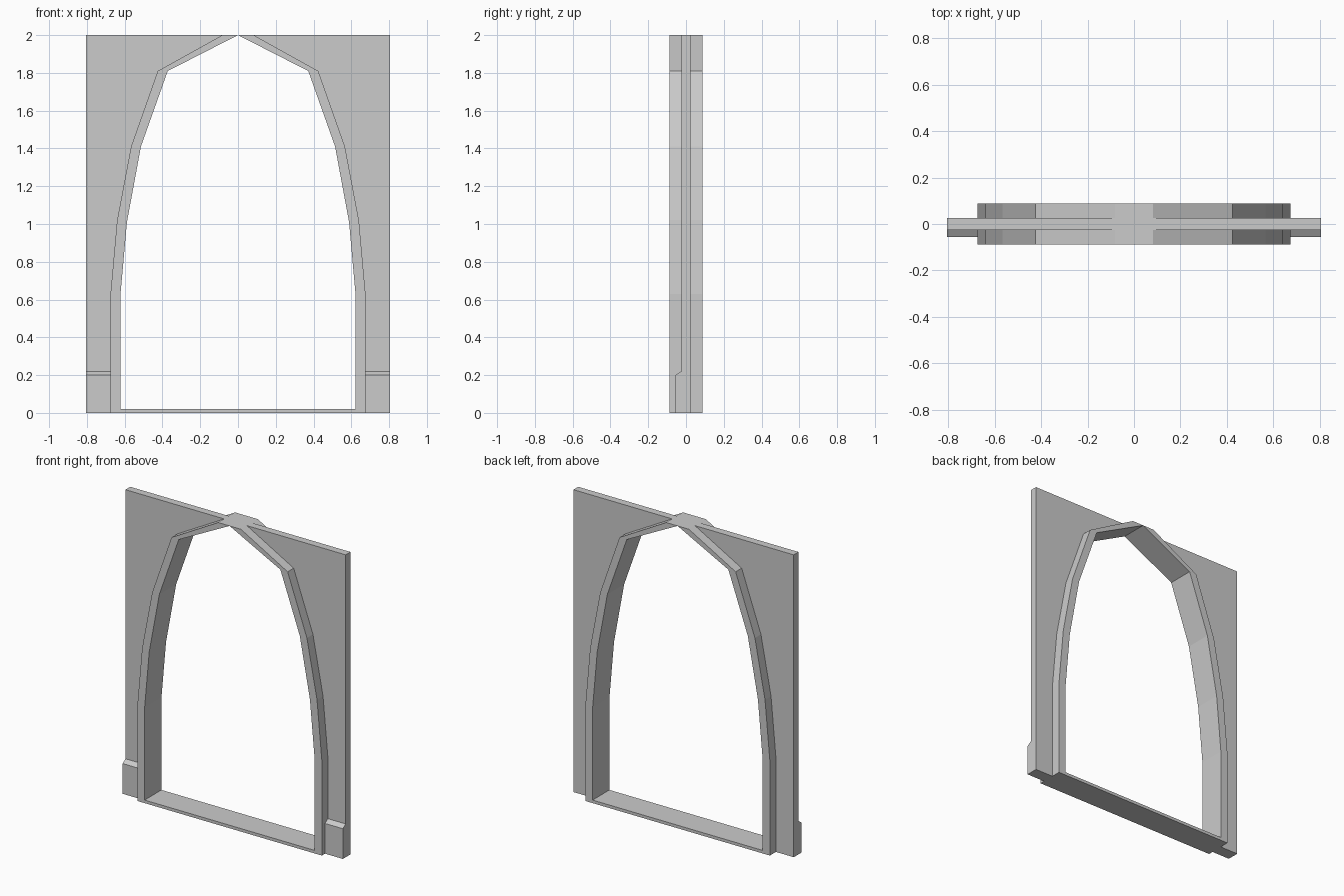
import bpy, bmesh

if "Cube" in bpy.data.objects:
    bpy.data.objects.remove(bpy.data.objects["Cube"])

X_EDGE, Y_WALL, Y_FRAME = 0.806, 0.025, 0.088
# right half of the arch, floor to apex (x, z)
INNER = [(0.622, 0), (0.622, 0.63), (0.588, 1.01), (0.514, 1.41), (0.372, 1.81), (0, 2)]
OUTER = [(0.675, 0), (0.675, 0.63), (0.64, 1.02), (0.566, 1.41), (0.425, 1.81), (0.083, 2)]


def extrude(name, points, depth_vec, skip=(), caps=(True, True), mirror=True):
    """Extrude a closed 3D outline; skip lists hidden side edges left open."""
    bm = bmesh.new()
    a = [bm.verts.new(p) for p in points]
    b = [bm.verts.new([p[i] + depth_vec[i] for i in range(3)]) for p in points]
    n = len(points)
    for i in range(n):
        if i not in skip:
            j = (i + 1) % n
            bm.faces.new((a[i], a[j], b[j], b[i]))
    if caps[0]:
        bm.faces.new(a[::-1])
    if caps[1]:
        bm.faces.new(b)
    # consistent outward winding from the outline's orientation
    normal = bm.faces[:] and sum_normal(points)
    if sum(normal[i] * depth_vec[i] for i in range(3)) < 0:
        bmesh.ops.reverse_faces(bm, faces=bm.faces[:])
    mesh = bpy.data.meshes.new(name)
    bm.to_mesh(mesh)
    bm.free()
    obj = bpy.data.objects.new(name, mesh)
    bpy.context.collection.objects.link(obj)
    if mirror:
        mod = obj.modifiers.new("mirror", 'MIRROR')
        mod.use_mirror_merge = False
    return obj


def sum_normal(points):
    n = [0, 0, 0]
    for p, q in zip(points, points[1:] + points[:1]):
        n[0] += p[1] * q[2] - p[2] * q[1]
        n[1] += p[2] * q[0] - p[0] * q[2]
        n[2] += p[0] * q[1] - p[1] * q[0]
    return n


def at_y(profile, y):
    return [(x, y, z) for x, z in profile]


# arch frame
extrude("arch_frame", at_y(INNER + OUTER[::-1], -Y_FRAME), (0, 2 * Y_FRAME, 0))

# wall panel around the frame, open where it meets the frame
extrude("wall_panel", at_y(OUTER + [(X_EDGE, 2), (X_EDGE, 0)], -Y_WALL),
        (0, 2 * Y_WALL, 0), skip=range(5))

# floor sill between the jambs
w = INNER[0][0]
sill = [(-w, -Y_FRAME, 0), (-w, Y_FRAME, 0), (-w, Y_FRAME, 0.02), (-w, -Y_FRAME, 0.02)]
extrude("sill", sill, (2 * w, 0, 0), caps=(False, False), mirror=False)

# skirting with chamfered top, front side only
x0 = OUTER[0][0]
skirt = [(x0, -0.055, 0), (x0, -Y_WALL, 0), (x0, -Y_WALL, 0.22), (x0, -0.055, 0.2)]
extrude("skirting", skirt, (X_EDGE - x0, 0, 0), skip=(1,), caps=(False, True))
